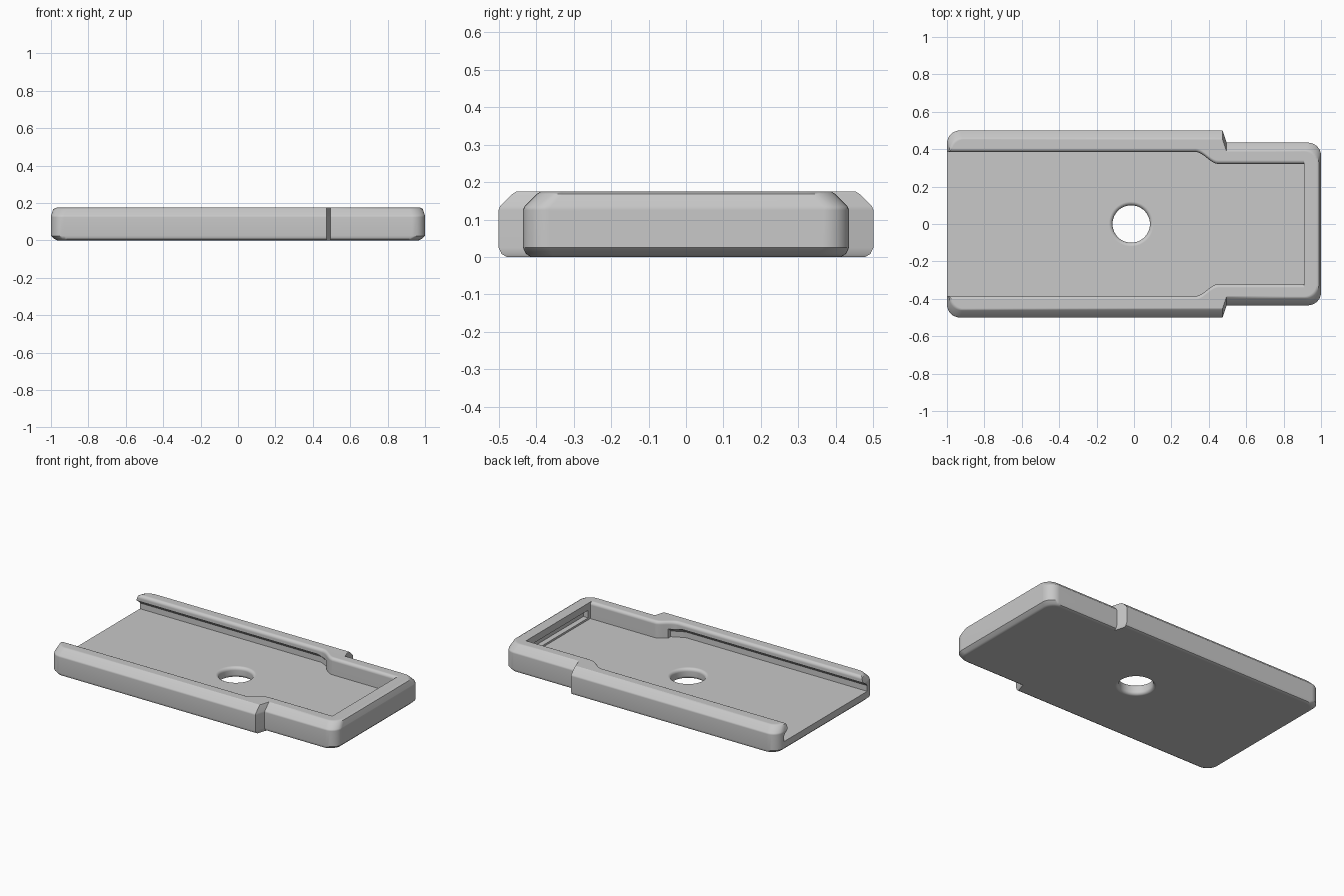
import bpy, bmesh
from math import sin, cos, pi

cube = bpy.data.objects.get("Cube")
if cube:
    bpy.data.objects.remove(cube, do_unlink=True)

grey = bpy.data.materials.new("plain_grey")
grey.use_nodes = True
colour = (0.58, 0.58, 0.58, 1)
grey.diffuse_color = colour
grey.node_tree.nodes["Principled BSDF"].inputs["Base Color"].default_value = colour

HEIGHT, FLOOR = 0.175, 0.068


def loft(name, rings):
    """Closed solid through rings that share one point count."""
    bm = bmesh.new()
    loops = [[bm.verts.new(p) for p in ring] for ring in rings]
    for a, b in zip(loops, loops[1:]):
        for i in range(len(a)):
            j = (i + 1) % len(a)
            bm.faces.new((a[i], a[j], b[j], b[i]))
    bm.faces.new(loops[0][::-1])
    bm.faces.new(loops[-1])
    bmesh.ops.recalc_face_normals(bm, faces=bm.faces)
    mesh = bpy.data.meshes.new(name)
    bm.to_mesh(mesh)
    bm.free()
    mesh.materials.append(grey)
    obj = bpy.data.objects.new(name, mesh)
    bpy.context.collection.objects.link(obj)
    return obj


def mirrored(half):
    return half + [(x, -y) for x, y in reversed(half)]


def corner(cx, cy, r, start, steps=8):
    angles = [start + pi / 2 * i / steps for i in range(steps + 1)]
    return [(cx + r * cos(a), cy + r * sin(a)) for a in angles]


def flare(r, z_edge, direction, steps=5):
    """Rounded rim: (height, offset) pairs from the wall out to the flat face."""
    return [(z_edge - direction * r * (1 - sin(pi / 2 * i / steps)),
             r * (1 - cos(pi / 2 * i / steps))) for i in range(steps + 1)]


# Tray body: stepped outline, softened at the bottom and chamfered on top
R = 0.07
outline = mirrored(corner(1 - R, 0.435 - R, R, 0)
                   + [(0.495, 0.435), (0.474, 0.5)]
                   + corner(R - 1, 0.5 - R, R, pi / 2))
layers = [(0, 0.035, 0.022), (0.008, 0.018, 0.008), (0.025, 0, 0),
          (0.125, 0, 0), (0.135, 0.001, 0.004),
          (0.168, 0.012, 0.037), (HEIGHT, 0.025, 0.048)]
tray = loft("tray", [[(x * (1 - dx) if abs(x) > 0.6 else x,
                       y - dy if y > 0 else y + dy, z)
                      for x, y in outline] for z, dx, dy in layers])

# Cavity: open at the left end, necking in with an S curve, rounded lips
neck = []
for i in range(11):
    t = i / 10
    neck.append((0.45 - 0.12 * t, 0.321 + 0.064 * t * t * (3 - 2 * t)))
inner = mirrored([(0.91, 0.321)] + neck + [(-1.1, 0.385)])
lip = [(FLOOR, 0)] + flare(0.02, HEIGHT, 1) + [(0.2, 0.02)]
cavity = loft("cavity_cutter", [
    [(x, y + d if y > 0 else y - d, z) for x, y in inner] for z, d in lip])

# Grooves under the rail lips, tapering out before the neck
groove = [(0.3, FLOOR), (0.425, FLOOR), (0.425, 0.105), (0.415, 0.118),
          (0.38, 0.14), (0.3, 0.14)]
cutters = [cavity]
for side, word in ((1, "back"), (-1, "front")):
    cutters.append(loft(word + "_groove_cutter", [
        [(x, side * (y - taper), z) for y, z in groove]
        for x, taper in ((-1.1, 0), (0.3, 0), (0.38, 0.04))]))

# Slot in the end wall
slot = [(-0.3, 0.08), (0.3, 0.08), (0.3, 0.13), (-0.3, 0.13)]
cutters.append(loft("slot_cutter", [[(x, y, z) for y, z in slot] for x in (0.88, 0.945)]))

# Round hole with rounded rims
rim = ([(-0.01, 0.02)] + flare(0.02, 0, -1)[::-1]
       + flare(0.02, FLOOR, 1) + [(0.1, 0.02)])
cutters.append(loft("hole_cutter", [
    [((0.1 + d) * cos(2 * pi * i / 48) - 0.015, (0.1 + d) * sin(2 * pi * i / 48), z)
     for i in range(48)] for z, d in rim]))

# Cut everything out of the body
bpy.context.view_layer.objects.active = tray
for cutter in cutters:
    mod = tray.modifiers.new("cut", "BOOLEAN")
    mod.operation = "DIFFERENCE"
    mod.solver = "EXACT"
    mod.object = cutter
    bpy.ops.object.modifier_apply(modifier=mod.name)
    bpy.data.objects.remove(cutter, do_unlink=True)

# Smooth the rounded edges while the large faces stay flat
bpy.ops.object.select_all(action="DESELECT")
tray.select_set(True)
bpy.ops.object.shade_smooth_by_angle(angle=pi / 6)
weighted = tray.modifiers.new("flat_faces", "WEIGHTED_NORMAL")
weighted.keep_sharp = True
